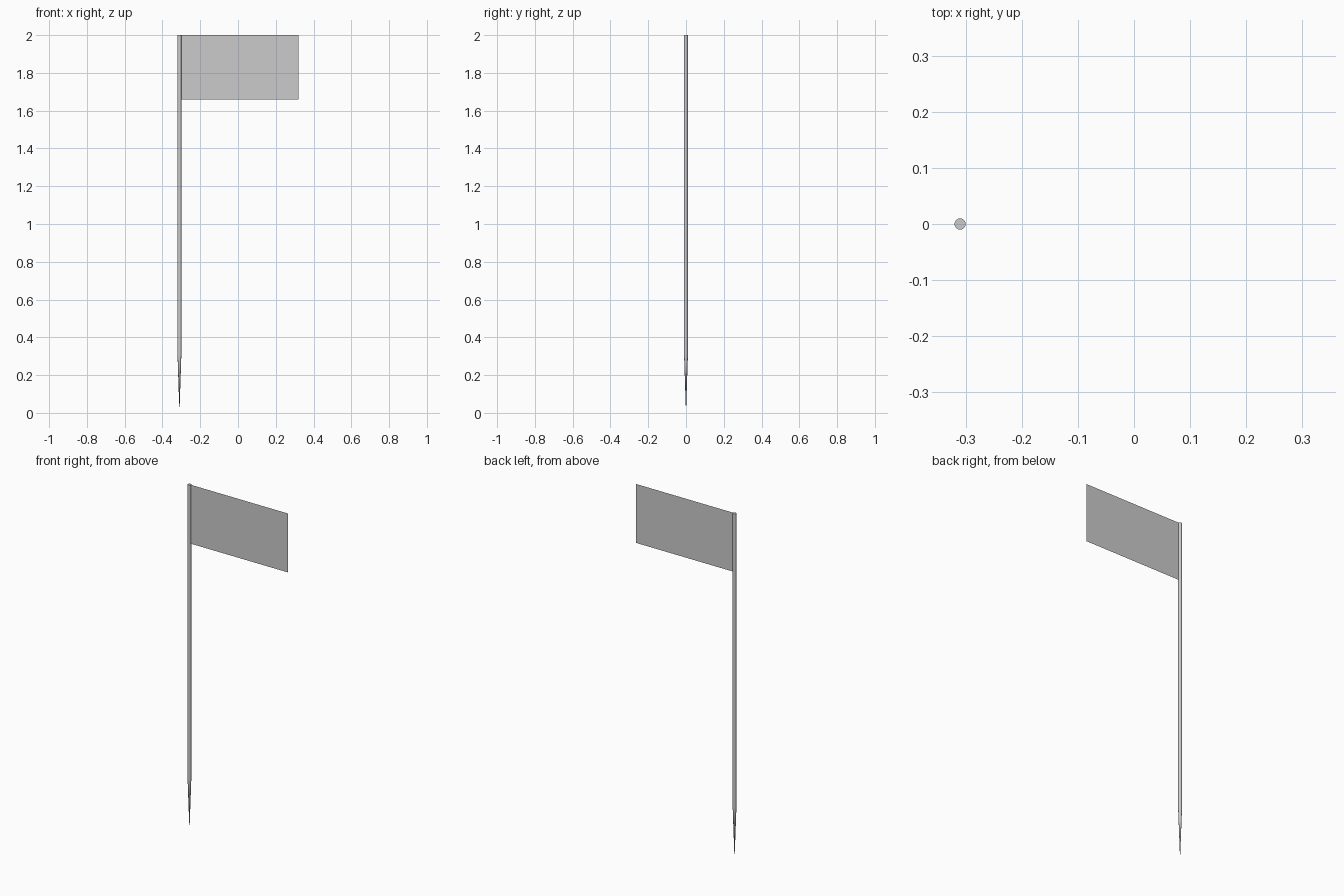
import bpy

if "Cube" in bpy.data.objects:
    bpy.data.objects.remove(bpy.data.objects["Cube"])

POLE_X, RADIUS, SIDES = -0.31, 0.01, 16
TAPER_Z, FLAG_BOTTOM, TOP, FLAG_END = 0.3, 1.66, 2.0, 0.32


def cone(name, r1, r2, z0, z1, cap):
    bpy.ops.mesh.primitive_cone_add(
        vertices=SIDES, radius1=r1, radius2=r2, depth=z1 - z0,
        end_fill_type=cap, location=(POLE_X, 0, (z0 + z1) / 2))
    obj = bpy.context.object
    obj.name = name
    bpy.ops.object.shade_smooth_by_angle()
    return obj


# Round pole with a long pointed ground spike
pole = cone("pole", RADIUS, RADIUS, TAPER_Z, TOP, 'NGON')
spike = cone("ground_spike", 0.0, RADIUS, 0.0, TAPER_Z, 'NOTHING')

# Flat, paper-thin flag attached to the pole
x0 = POLE_X + RADIUS * 0.9
mesh = bpy.data.meshes.new("flag")
mesh.from_pydata(
    [(x0, 0, FLAG_BOTTOM), (FLAG_END, 0, FLAG_BOTTOM),
     (FLAG_END, 0, TOP), (x0, 0, TOP)],
    [], [(0, 1, 2, 3)])
flag = bpy.data.objects.new("flag", mesh)
bpy.context.collection.objects.link(flag)
